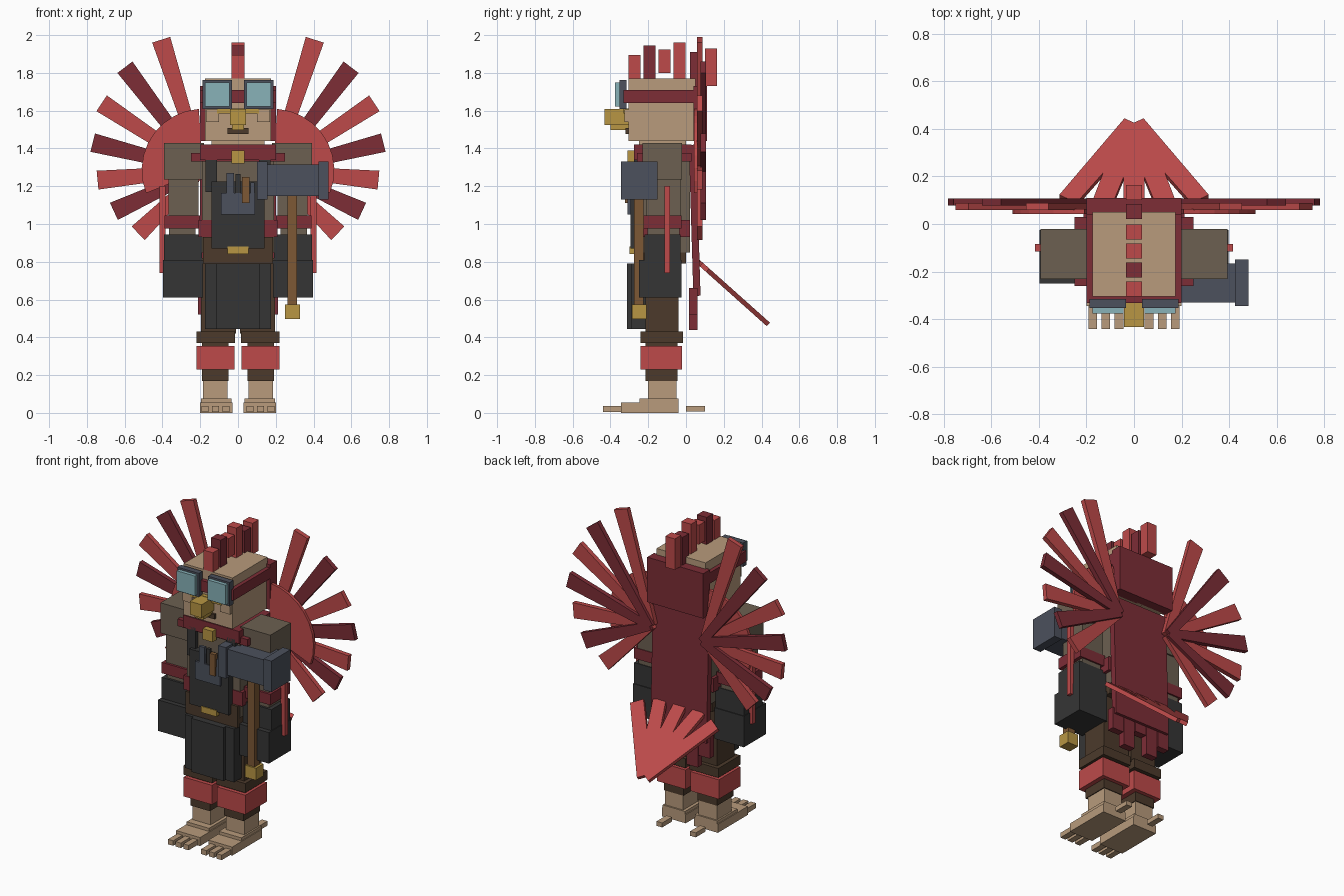
import bpy, bmesh, math
from mathutils import Matrix, Vector

if "Cube" in bpy.data.objects:
    bpy.data.objects.remove(bpy.data.objects["Cube"])


def material(name, rgb):
    m = bpy.data.materials.new(name)
    lin = [((c / 255 + 0.055) / 1.055) ** 2.4 for c in rgb]
    m.diffuse_color = (*lin, 1)
    m.use_nodes = True
    m.node_tree.nodes["Principled BSDF"].inputs["Base Color"].default_value = m.diffuse_color
    return m


RED = material("feather red", (189, 74, 74))
DARK = material("dark red", (125, 45, 54))
SKIN = material("tan", (184, 155, 124))
GREY = material("grey brown", (108, 96, 81))
SLATE = material("slate", (76, 81, 93))
BLACK = material("charcoal", (53, 53, 53))
BROWN = material("dark brown", (76, 58, 43))
WOOD = material("wood", (125, 88, 53))
LENS = material("lens blue", (136, 178, 185))
GOLD = material("brass", (184, 150, 67))


def prism(name, outline, depth, mat, matrix=Matrix()):
    """Extrude a flat outline (local xy) along local z, then place it."""
    bm = bmesh.new()
    face = bm.faces.new([bm.verts.new((x, y, 0)) for x, y in outline])
    top = bmesh.ops.extrude_face_region(bm, geom=[face])["geom"]
    bmesh.ops.translate(bm, vec=(0, 0, depth),
                        verts=[v for v in top if isinstance(v, bmesh.types.BMVert)])
    bm.transform(matrix)
    bmesh.ops.recalc_face_normals(bm, faces=bm.faces)
    me = bpy.data.meshes.new(name)
    bm.to_mesh(me)
    bm.free()
    me.materials.append(mat)
    ob = bpy.data.objects.new(name, me)
    bpy.context.collection.objects.link(ob)
    return ob


def box(name, x, y, z, mat):
    return prism(name, [(x[0], y[0]), (x[1], y[0]), (x[1], y[1]), (x[0], y[1])],
                 z[1] - z[0], mat, Matrix.Translation((0, 0, z[0])))


def mid(name, half, y, z, mat):
    return box(name, (-half, half), y, z, mat)


def pair(name, x, y, z, mat):
    box(name + "_right", x, y, z, mat)
    box(name + "_left", (-x[1], -x[0]), y, z, mat)


def frame(origin, u, v):
    """Matrix whose local x, y axes are u, v."""
    u, v = Vector(u).normalized(), Vector(v).normalized()
    m = Matrix((u, v, u.cross(v))).transposed().to_4x4()
    m.translation = origin
    return m


def strip(w0, w1, length):
    return [(-w0 / 2, 0), (w0 / 2, 0), (w1 / 2, length), (-w1 / 2, length)]


# feet and legs
pair("shin", (.055, .185), (-.2, -.05), (.06, .18), SKIN)
pair("heel", (.035, .195), (-.245, -.04), (0.005, .075), SKIN)
pair("foot", (.03, .2), (-.345, -.04), (0, .055), SKIN)
for i, x in enumerate((.045, .1, .155)):
    pair(f"toe_{i}", (x, x + .037), (-.44, -.34), (.005, .037), SKIN)
pair("back_toe", (.1, .14), (0, .1), (.008, .037), SKIN)
pair("trouser_cuff", (.05, .19), (-.215, -.045), (.17, .38), BROWN)
pair("leg_warmer", (.018, .22), (-.24, -.02), (.23, .355), RED)
pair("knee_cuff", (.015, .22), (-.24, -.015), (.37, .43), BROWN)
pair("thigh", (.01, .195), (-.215, -.04), (.42, .82), BROWN)

# torso, belt and collar
mid("torso", .19, (-.25, .02), (.85, 1.4), GREY)
mid("belt", .185, (-.27, .0), (.79, .93), BROWN)
mid("buckle", .055, (-.3, -.26), (.84, .88), GOLD)
mid("waist_sash", .21, (-.255, .02), (.93, 1.02), DARK)
mid("collar", .25, (-.26, .03), (1.33, 1.375), DARK)
mid("collar_front", .2, (-.275, .03), (1.34, 1.42), DARK)
mid("brooch", .035, (-.31, -.27), (1.32, 1.39), GOLD)

# apron with pocket tools
mid("apron_bib", .14, (-.295, -.25), (.87, 1.225), BLACK)
pair("apron_strap", (.11, .172), (-.275, -.24), (1.17, 1.36), BLACK)
mid("apron_skirt", .175, (-.29, -.21), (.445, .79), BLACK)
mid("apron_panel", .115, (-.312, -.28), (.445, .79), BLACK)
mid("pocket", .09, (-.31, -.29), (1.05, 1.165), SLATE)
box("wrench", (-.062, -.022), (-.31, -.29), (1.15, 1.27), SLATE)
box("small_tool", (-.012, .012), (-.305, -.285), (1.16, 1.265), BLACK)
box("chisel", (.022, .06), (-.322, -.295), (1.11, 1.25), WOOD)
box("spanner", (.065, .088), (-.31, -.29), (1.15, 1.22), SLATE)

# arms
pair("shoulder", (.18, .392), (-.23, -.02), (1.235, 1.43), GREY)
pair("upper_arm", (.21, .367), (-.21, -.03), (1.03, 1.24), GREY)
pair("arm_band", (.2, .388), (-.225, -.025), (.975, 1.045), DARK)
pair("wrist", (.225, .365), (-.205, -.035), (.93, .98), GREY)
pair("gauntlet", (.19, .392), (-.22, -.03), (.8, .945), BLACK)
pair("glove", (.185, .396), (-.25, -.025), (.61, .81), BLACK)
pair("arm_feather", (.385, .415), (-.115, -.085), (.74, 1.2), RED)

# hammer
box("hammer_handle", (.262, .312), (-.275, -.225), (.57, 1.17), WOOD)
box("hammer_pommel", (.25, .328), (-.285, -.21), (.497, .575), GOLD)
box("hammer_head", (.15, .43), (-.33, -.165), (1.147, 1.315), SLATE)
for n, x in (("inner", (.1, .155)), ("outer", (.425, .48))):
    box(f"hammer_cap_{n}", x, (-.345, -.15), (1.13, 1.33), SLATE)

# head and face
mid("neck", .14, (-.25, .0), (1.35, 1.46), SKIN)
mid("head", .175, (-.305, .05), (1.44, 1.77), SKIN)
mid("headband", .2, (-.332, .06), (1.64, 1.71), DARK)
mid("hood_back", .2, (.04, .11), (1.44, 1.73), DARK)
pair("cheek", (.1, .17), (-.325, -.27), (1.54, 1.605), SKIN)
mid("brow", .11, (-.33, -.29), (1.585, 1.612), GOLD)
mid("upper_beak", .042, (-.432, -.3), (1.525, 1.61), GOLD)
mid("lower_beak", .032, (-.4, -.3), (1.498, 1.527), GOLD)
mid("mouth", .055, (-.32, -.3), (1.477, 1.508), BROWN)
pair("goggle_frame", (.033, .187), (-.352, -.315), (1.608, 1.762), SLATE)
pair("goggle_lens", (.045, .175), (-.375, -.345), (1.622, 1.75), LENS)

# crest: front y, bottom, top, colour
crest = [(-.305, 1.75, 1.895, RED), (-.225, 1.75, 1.945, DARK), (-.145, 1.8, 1.925, RED),
         (-.065, 1.75, 1.962, RED), (.02, 1.72, 1.91, DARK), (.1, 1.73, 1.93, RED)]
for i, (y, z0, z1, m) in enumerate(crest):
    mid(f"crest_{i}", .034, (y, y + .063), (z0, z1), m)

# cape, leaning slightly backwards, with a stepped hem
prism("cape", [(-.2, 0), (.2, 0), (.2, -.8), (-.2, -.8)], .038, DARK,
      frame((0, .053, 1.42), (1, 0, 0), (0, -.03, 1)) @ Matrix.Translation((0, 0, 0)))
for i, z in enumerate((.52, .44, .56, .44, .52)):
    x = -.172 + .086 * i
    box(f"cape_hem_{i}", (x - .04, x + .04), (.015, .06), (z, .66), DARK)

# fan wings: a sector plate in front of seven feathers, per side
for side, s in (("right", 1), ("left", -1)):
    hub = (s * .185, 0, 1.285)
    arc = [(0, 0)]
    for k in range(10):
        a = math.radians(4 + 12 * k)
        arc.append((s * .325 * math.sin(a), .325 * math.cos(a)))
    prism(f"fan_plate_{side}", arc, .02, RED,
          frame((hub[0], .062, hub[2]), (1, 0, 0), (0, 0, 1)))
    for i in range(7):
        a = math.radians(17.8 + 19.4 * i)
        d = Vector((s * math.sin(a), 0, math.cos(a)))
        u = Vector((d.z, 0, -d.x))
        back = .107 if i % 2 else .088
        prism(f"fan_feather_{side}_{i}", strip(.05, .1, .725 - .041 * i), .03,
              DARK if i % 2 else RED, frame((hub[0], back, hub[2]), u, d))

# tail: five feathers spreading from the far tip up to the body
slope = frame((0, .425, .495), (1, 0, 0), (0, -.746, .666))
for i in range(5):
    turn = Matrix.Rotation(math.radians(16.5 * (i - 2)), 4, 'Z')
    prism(f"tail_feather_{i}", strip(.095, .085, .49 + .01 * abs(i - 2)), .025, RED,
          slope @ turn)
